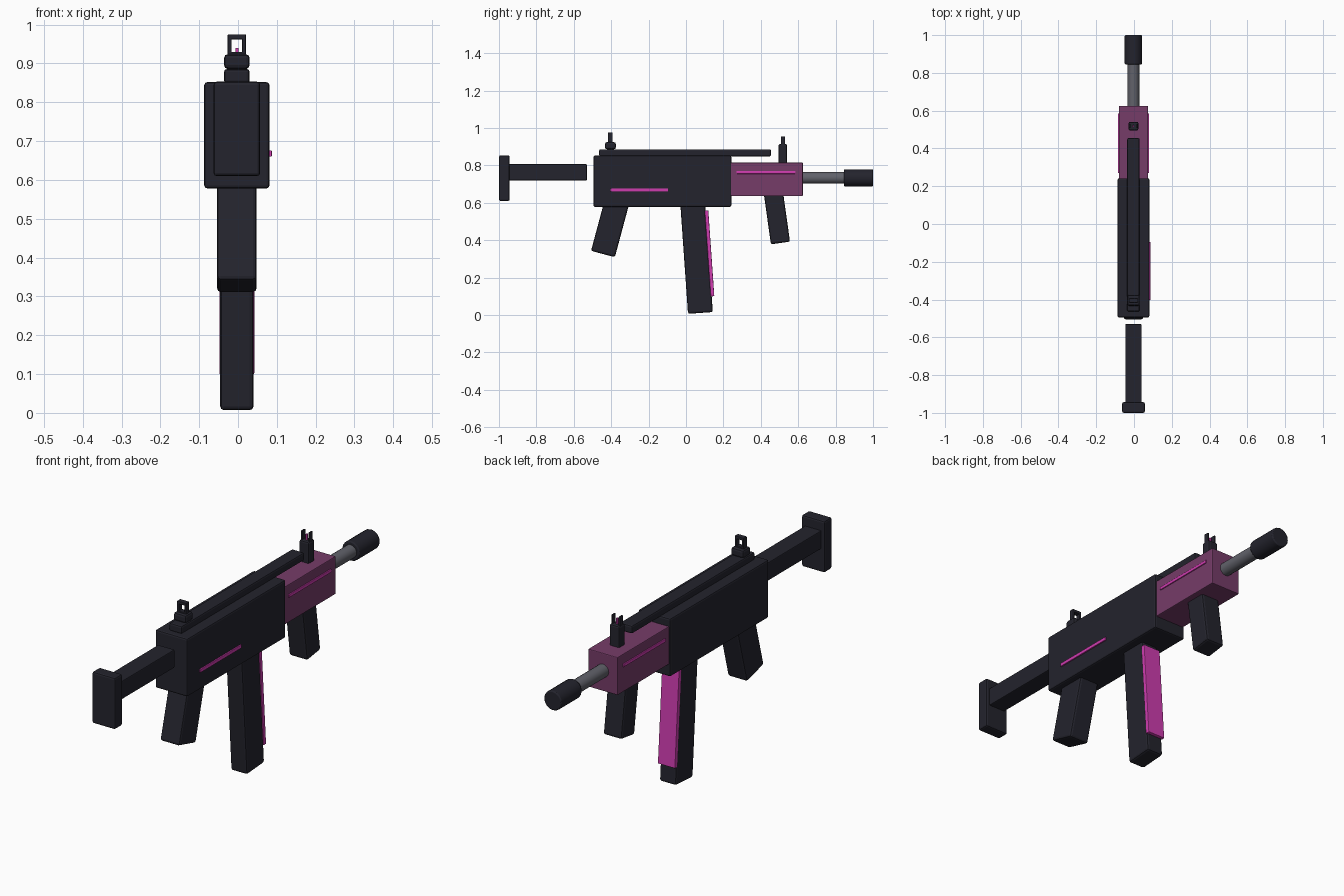
import bpy, bmesh, math
from mathutils import Matrix, Vector

cube = bpy.data.objects.get("Cube")
if cube:
    bpy.data.objects.remove(cube, do_unlink=True)

CX = -0.003  # centre line; the side stripe on +x balances it


def material(name, rgb):
    m = bpy.data.materials.new(name)
    m.use_nodes = True
    m.diffuse_color = (*rgb, 1)
    m.node_tree.nodes["Principled BSDF"].inputs["Base Color"].default_value = (*rgb, 1)
    return m


dark = material("dark gunmetal", (0.017, 0.017, 0.026))
purple = material("muted purple", (0.18, 0.045, 0.14))
pink = material("bright pink", (0.62, 0.045, 0.43))
grey = material("steel grey", (0.12, 0.122, 0.145))


def finish(name, bm, mat, bevel):
    mesh = bpy.data.meshes.new(name)
    bmesh.ops.recalc_face_normals(bm, faces=bm.faces)
    bm.to_mesh(mesh)
    bm.free()
    mesh.materials.append(mat)
    ob = bpy.data.objects.new(name, mesh)
    bpy.context.collection.objects.link(ob)
    if bevel:
        mod = ob.modifiers.new("soft edges", "BEVEL")
        mod.width, mod.segments = bevel, 2
        mod.limit_method, mod.angle_limit = "ANGLE", math.radians(40)
    return ob


def box(name, mat, half_x, y, z, x=0, bevel=0.008):
    """Box from a half width and (min, max) ranges along y and z."""
    bm = bmesh.new()
    bmesh.ops.create_cube(bm, size=1)
    bmesh.ops.scale(bm, vec=(2 * half_x, y[1] - y[0], z[1] - z[0]), verts=bm.verts)
    bmesh.ops.translate(bm, vec=(CX + x, sum(y) / 2, sum(z) / 2), verts=bm.verts)
    return finish(name, bm, mat, bevel)


def tilted(name, mat, half_x, depth, length, foot, angle, bevel=0.01):
    """Leaning box whose bottom centre sits at foot (y, z)."""
    ob = box(name, mat, half_x, (-depth / 2, depth / 2), (0, length), x=-CX, bevel=bevel)
    ob.matrix_world = (Matrix.Translation(Vector((CX, *foot)))
                       @ Matrix.Rotation(math.radians(angle), 4, "X"))
    return ob


def tube(name, mat, radius, y, z, bevel=0):
    bm = bmesh.new()
    bmesh.ops.create_cone(bm, cap_ends=True, segments=16, radius1=radius,
                          radius2=radius, depth=y[1] - y[0])
    bmesh.ops.rotate(bm, matrix=Matrix.Rotation(math.pi / 2, 3, "X"), verts=bm.verts)
    bmesh.ops.translate(bm, vec=(CX, sum(y) / 2, z), verts=bm.verts)
    ob = finish(name, bm, mat, bevel)
    bpy.ops.object.select_all(action="DESELECT")
    ob.select_set(True)
    bpy.context.view_layer.objects.active = ob
    bpy.ops.object.shade_smooth_by_angle(angle=math.radians(30))
    return ob


# Stock
box("butt_plate", dark, 0.06, (-1.0, -0.943), (0.61, 0.853))
box("stock_arm", dark, 0.043, (-0.95, -0.53), (0.72, 0.806), bevel=0.004)

# Receiver, rail and handguard
box("receiver", dark, 0.084, (-0.495, 0.242), (0.578, 0.852))
box("top_rail", dark, 0.033, (-0.464, 0.455), (0.848, 0.886))
box("handguard", purple, 0.077, (0.23, 0.625), (0.636, 0.815), bevel=0.004)
box("receiver_stripe", pink, 0.005, (-0.403, -0.095), (0.66, 0.676), x=0.085, bevel=0.002)
for side, label in ((1, "left"), (-1, "right")):
    box("handguard_stripe_" + label, pink, 0.005, (0.27, 0.585), (0.755, 0.77),
        x=side * 0.077, bevel=0.002)

# Barrel
tube("barrel", grey, 0.031, (0.6, 0.86), 0.733)
tube("muzzle", dark, 0.046, (0.845, 1.0), 0.733, bevel=0.005)

# Grips and magazine
tilted("rear_grip", dark, 0.051, 0.132, 0.34, (-0.444, 0.326), -15)
tilted("magazine", dark, 0.043, 0.133, 0.64, (0.077, 0.011), 4)
tilted("magazine_strip", pink, 0.045, 0.019, 0.46, (0.142, 0.1), 4, bevel=0.003)
tilted("front_grip", dark, 0.048, 0.103, 0.3, (0.505, 0.385), 8)

# Rear sight: base with an arch
box("rear_sight_base", dark, 0.033, (-0.433, -0.375), (0.886, 0.924), bevel=0.01)
for side, label in ((1, "left"), (-1, "right")):
    box("rear_sight_post_" + label, dark, 0.005, (-0.417, -0.393), (0.918, 0.975),
        x=side * 0.0185, bevel=0.002)
box("rear_sight_bar", dark, 0.0235, (-0.417, -0.393), (0.962, 0.975), bevel=0.002)
box("rear_sight_sill", dark, 0.0235, (-0.417, -0.393), (0.915, 0.93), bevel=0.002)

# Front sight: block, two ears and a bright pin
box("front_sight_base", dark, 0.026, (0.495, 0.541), (0.8, 0.914), bevel=0.008)
for side, label in ((1, "left"), (-1, "right")):
    box("front_sight_ear_" + label, dark, 0.004, (0.507, 0.53), (0.905, 0.955),
        x=side * 0.019, bevel=0.002)
box("front_sight_pin", pink, 0.004, (0.513, 0.523), (0.905, 0.94), bevel=0.001)
